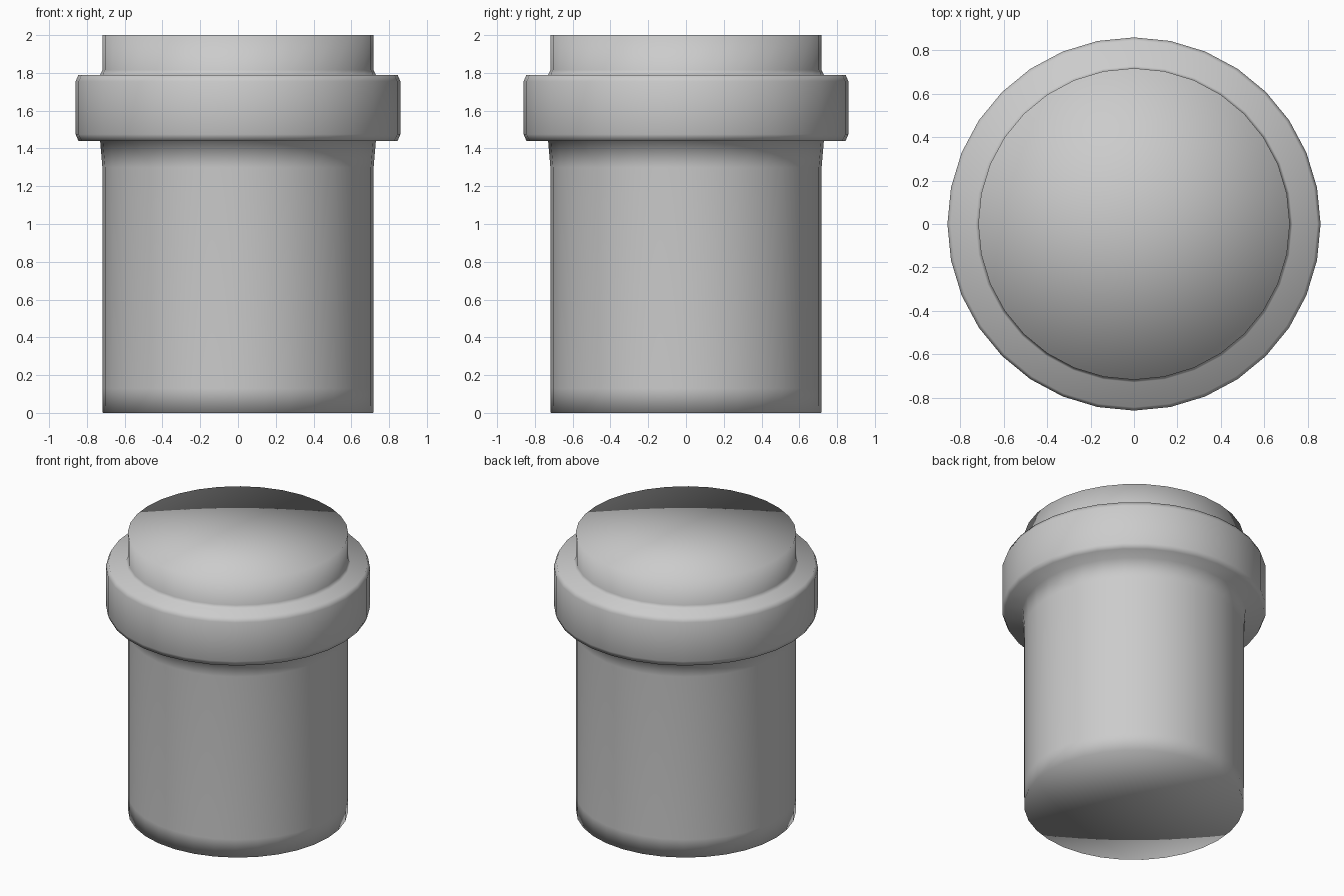
import bpy, bmesh, math

if "Cube" in bpy.data.objects:
    bpy.data.objects.remove(bpy.data.objects["Cube"])

SIDES = 32

def lathe(name, profile):
    """Revolve an (r, z) profile around z into a closed smooth-shaded solid."""
    bm = bmesh.new()
    verts = [bm.verts.new((r, 0, z)) for r, z in profile]
    edges = [bm.edges.new(pair) for pair in zip(verts, verts[1:])]
    bmesh.ops.spin(bm, geom=verts + edges, cent=(0, 0, 0), axis=(0, 0, 1),
                   angle=math.tau, steps=SIDES)
    bmesh.ops.remove_doubles(bm, verts=bm.verts, dist=1e-4)
    bmesh.ops.dissolve_degenerate(bm, edges=bm.edges, dist=1e-5)
    bmesh.ops.recalc_face_normals(bm, faces=bm.faces)
    for f in bm.faces:
        f.smooth = True
    mesh = bpy.data.meshes.new(name)
    bm.to_mesh(mesh)
    bm.free()
    obj = bpy.data.objects.new(name, mesh)
    bpy.context.collection.objects.link(obj)
    return obj

# Plain round post with a raised collar near the top
lathe("collared_post", [
    (0, 0), (0.716, 0), (0.718, 0.13),              # base and lower body
    (0.718, 1.30), (0.73, 1.44),                    # slight flare under collar
    (0.845, 1.44), (0.86, 1.475),                   # collar lower bevel
    (0.86, 1.755), (0.845, 1.79),                   # collar upper bevel
    (0.73, 1.79), (0.718, 1.815),                   # step back to the plug
    (0.718, 2.0), (0, 2.0),                         # flat top
])
